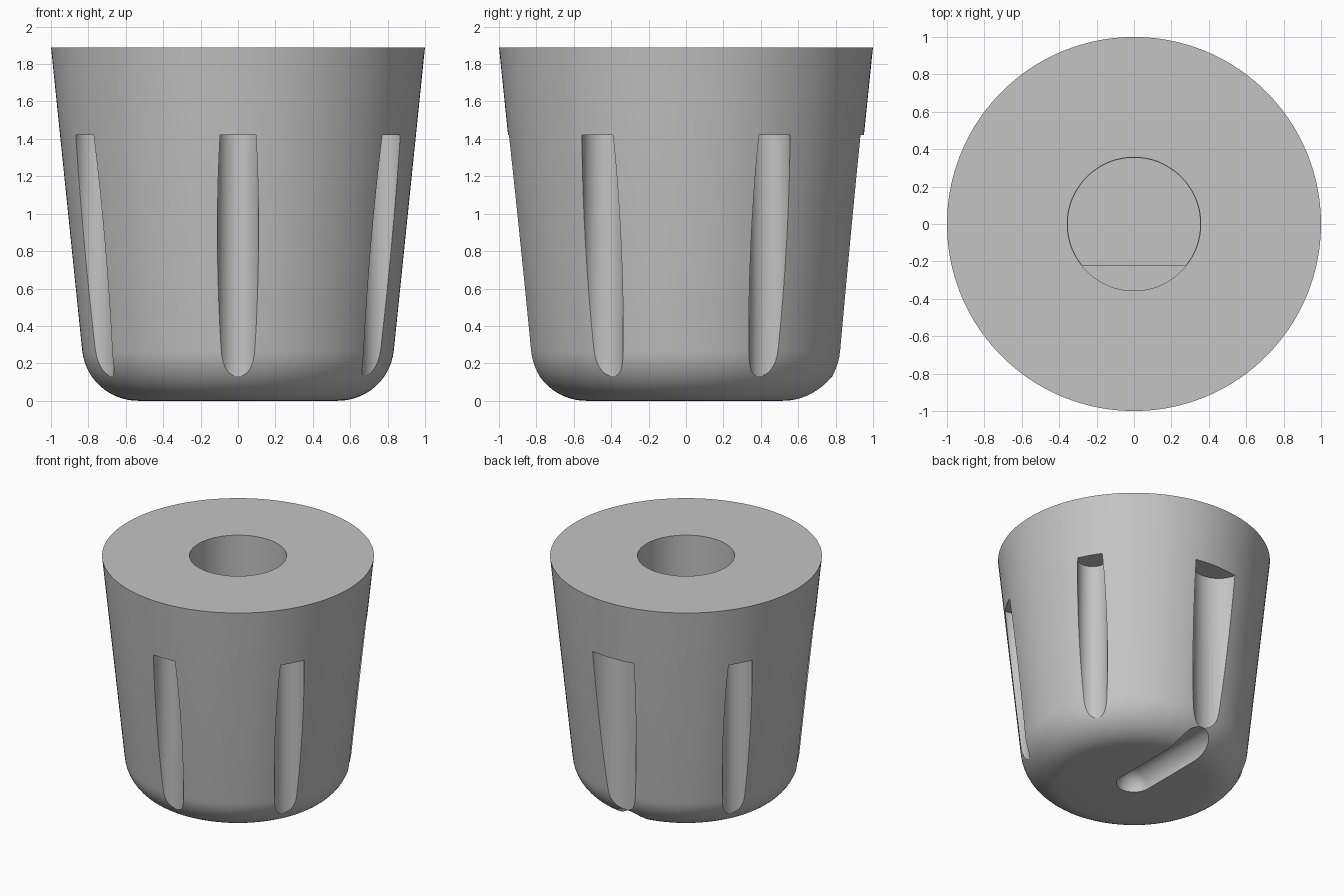
import bpy, bmesh
from math import cos, sin, pi, radians, asin
from mathutils import Matrix

cube = bpy.data.objects.get("Cube")
if cube:
    bpy.data.objects.remove(cube, do_unlink=True)

HEIGHT = 1.89

grey = bpy.data.materials.new("plain_grey")
grey.use_nodes = True
colour = (0.55, 0.55, 0.55, 1)
grey.diffuse_color = colour
grey.node_tree.nodes["Principled BSDF"].inputs["Base Color"].default_value = colour


def arc(radius, start, end, steps, cx=0, cy=0):
    """Points along a circular arc, both ends included."""
    angles = [start + (end - start) * i / steps for i in range(steps + 1)]
    return [(cx + radius * cos(a), cy + radius * sin(a)) for a in angles]


def circle(radius, steps, cx=0, cy=0):
    """Closed ring, turned half a step so cutters never share edges with the body."""
    phase = pi / steps
    return arc(radius, phase, phase + 2 * pi, steps, cx, cy)[:-1]


def loft(name, sections):
    """Closed solid through (outline, z) sections: anticlockwise, low to high."""
    bm = bmesh.new()
    rings = [[bm.verts.new((x, y, z)) for x, y in outline] for outline, z in sections]
    for low, high in zip(rings, rings[1:]):
        for i in range(len(low)):
            j = (i + 1) % len(low)
            bm.faces.new((low[i], low[j], high[j], high[i]))
    bm.faces.new(rings[0][::-1])
    bm.faces.new(rings[-1])
    bm.normal_update()
    mesh = bpy.data.meshes.new(name)
    bm.to_mesh(mesh)
    bm.free()
    mesh.materials.append(grey)
    obj = bpy.data.objects.new(name, mesh)
    bpy.context.scene.collection.objects.link(obj)
    return obj


def lathe(name, profile, steps):
    """Turn a (radius, z) profile into a solid."""
    return loft(name, [(circle(r, steps), z) for r, z in profile])


def prism(name, outline, z0, z1):
    return loft(name, [(outline, z0), (outline, z1)])


def volume(mesh):
    bm = bmesh.new()
    bm.from_mesh(mesh)
    size = bm.calc_volume()
    bm.free()
    return size


def carve(body, cutter):
    """Cut one solid out of the body with the first solver that gives a sound result."""
    cutter.hide_render = True
    before = volume(body.data)
    mod = body.modifiers.new("carve", "BOOLEAN")
    mod.operation = "DIFFERENCE"
    mod.object = cutter
    solvers = mod.bl_rna.properties["solver"].enum_items.keys()
    for solver in sorted(solvers, key=lambda s: s != "EXACT"):
        mod.solver = solver
        bpy.context.view_layer.update()
        graph = bpy.context.evaluated_depsgraph_get()
        result = bpy.data.meshes.new_from_object(body.evaluated_get(graph))
        if before * 0.5 < volume(result) < before * 0.9999:
            body.data = result
            break
    body.modifiers.remove(mod)
    bpy.data.objects.remove(cutter, do_unlink=True)


# Tapered body with a rounded lower edge
fillet = arc(0.3, -pi / 2, radians(-5.8), 14, 0.535, 0.3)
body = lathe("knob_body", fillet + [(1.0, HEIGHT)], 120)

# Upright grip flutes, with a broad one at the back
for k in range(6):
    angle = radians(30 + 60 * k)
    radius, reach = (0.19, 0.97) if k == 1 else (0.11, 0.892)
    outline = circle(radius, 48, reach * cos(angle), reach * sin(angle))
    carve(body, prism("flute_cutter", outline, -0.2, 1.42))

# Round-ended pointer groove under the base, running to the back
GROOVE = 0.13
tip = arc(GROOVE, radians(-88), 0, 10)
pointer = lathe("pointer_cutter", tip + [(GROOVE, 0.8)], 48)
pointer.data.transform(Matrix.Rotation(-pi / 2, 4, "X"))
carve(body, pointer)

# Shaft socket: round mouth, then a slightly narrower D-shaped bore
SOCKET = 0.357
carve(body, prism("socket_cutter", circle(SOCKET, 96), 1.2, HEIGHT + 0.2))
BORE = SOCKET - 0.003
flat = asin(-0.22 / BORE)
bore_outline = arc(BORE, flat, pi - flat, 72)
carve(body, prism("bore_cutter", bore_outline, 0.55, 1.25))

# Smooth curves, crisp edges
bpy.context.view_layer.update()
for obj in bpy.context.view_layer.objects:
    obj.select_set(obj == body)
bpy.context.view_layer.objects.active = body
bpy.ops.object.shade_smooth_by_angle(angle=radians(25))
